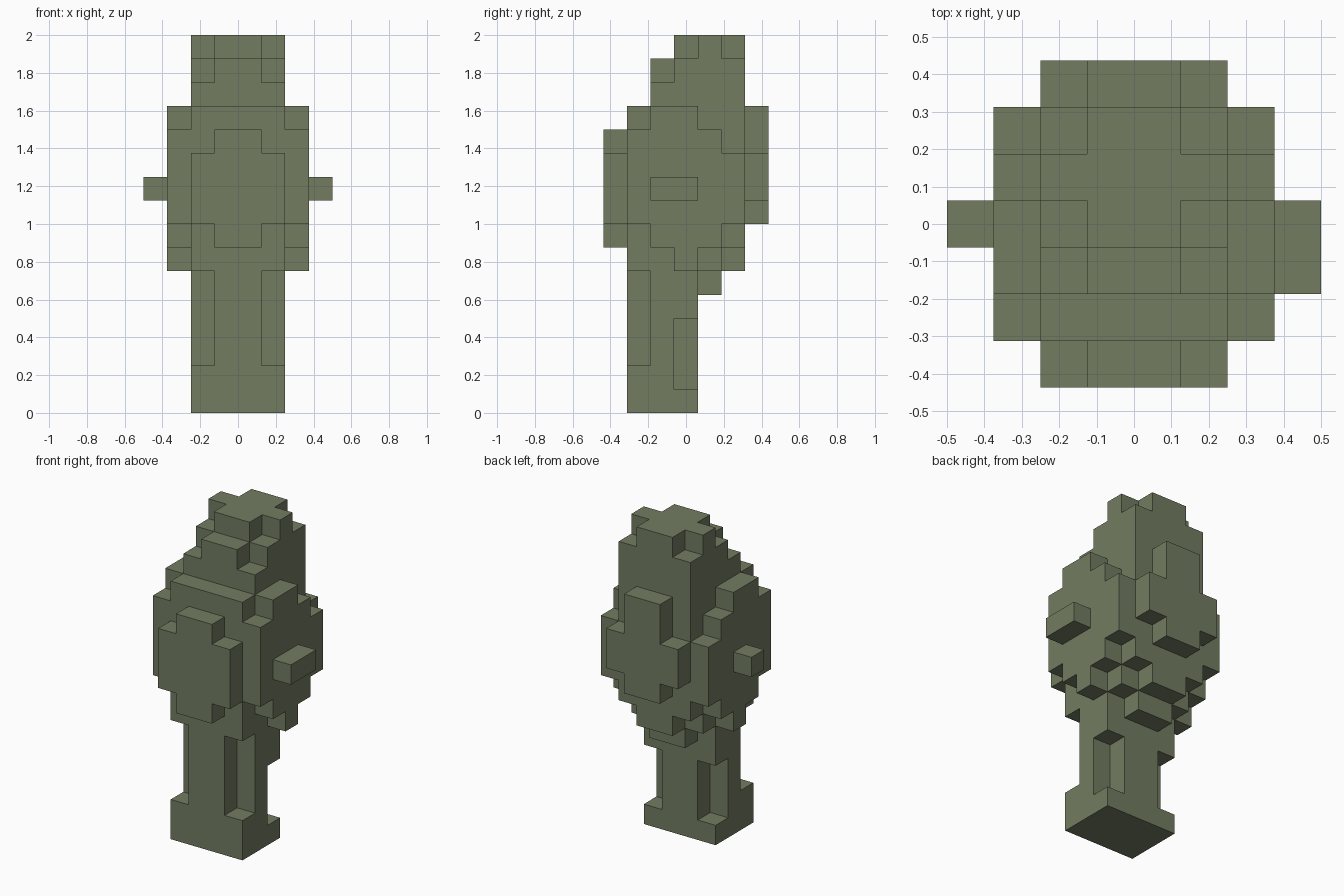
import bpy
import bmesh
from mathutils import Vector

cube = bpy.data.objects.get("Cube")
if cube:
    bpy.data.objects.remove(cube, do_unlink=True)

UNIT = 0.125  # edge length of one block

olive = bpy.data.materials.new("olive_stone")
olive.use_nodes = True
olive.diffuse_color = (0.17, 0.2, 0.12, 1)
olive.node_tree.nodes["Principled BSDF"].inputs["Base Color"].default_value = (0.17, 0.2, 0.12, 1)


def box(x0, x1, y0, y1, z0, z1):
    """Block cells filling a box."""
    return {(x, y, z) for x in range(x0, x1) for y in range(y0, y1) for z in range(z0, z1)}


def mirrored(*boxes):
    """Boxes centred on x: half width, y range, z range."""
    cells = set()
    for half, y0, y1, z0, z1 in boxes:
        cells |= box(-half, half, y0, y1, z0, z1)
    return cells


parts = {
    # Foot, shaft with recessed corners, and the ledge behind it
    "stem": mirrored((1, 1, 4, 0, 6), (2, 2, 3, 0, 6), (2, 1, 3, 0, 2),
                     (2, 3, 4, 0, 1), (2, 3, 4, 4, 6), (1, 4, 5, 5, 6)),
    # Core block and stepped side layers
    "body": mirrored((2, 1, 6, 7, 13), (2, 1, 5, 6, 13), (1, 5, 6, 6, 7),
                     (3, 1, 6, 8, 11), (3, 1, 5, 8, 12), (3, 2, 5, 7, 12),
                     (3, 2, 4, 7, 13), (3, 3, 4, 6, 13)),
    # Stepped top ending in a cross shape
    "head": mirrored((2, 2, 6, 13, 14), (2, 3, 6, 14, 15), (1, 2, 3, 14, 15),
                     (1, 3, 6, 15, 16), (2, 4, 5, 15, 16)),
    "front_plate": mirrored((2, 0, 1, 8, 11), (1, 0, 1, 7, 12)),
    "back_plate": mirrored((2, 6, 7, 9, 11), (1, 6, 7, 8, 13)),
    "left_knob": box(3, 4, 2, 4, 9, 10),
    "right_knob": box(-4, -3, 3, 4, 9, 10),
}
solid = set().union(*parts.values())


def build(name, cells):
    """Make a part from the cell sides that stay exposed in the whole model."""
    bm = bmesh.new()
    for cell in sorted(cells):
        for axis in range(3):
            for side in (0, 1):
                beside = list(cell)
                beside[axis] += 2 * side - 1
                if tuple(beside) in solid:
                    continue
                u, v = (axis + 1) % 3, (axis + 2) % 3
                corners = []
                for a, b in ((0, 0), (1, 0), (1, 1), (0, 1)):
                    p = Vector(cell)
                    p[axis] += side
                    p[u] += a
                    p[v] += b
                    corners.append(bm.verts.new((p - Vector((0, 3.5, 0))) * UNIT))
                bm.faces.new(corners if side else corners[::-1])
    bmesh.ops.remove_doubles(bm, verts=bm.verts[:], dist=UNIT / 100)
    # Merge coplanar squares into large flat faces
    bmesh.ops.dissolve_limit(bm, angle_limit=0.01, verts=bm.verts[:], edges=bm.edges[:])
    mesh = bpy.data.meshes.new(name)
    bm.to_mesh(mesh)
    bm.free()
    mesh.materials.append(olive)
    bpy.context.collection.objects.link(bpy.data.objects.new(name, mesh))


for part_name, part_cells in parts.items():
    build(part_name, part_cells)
